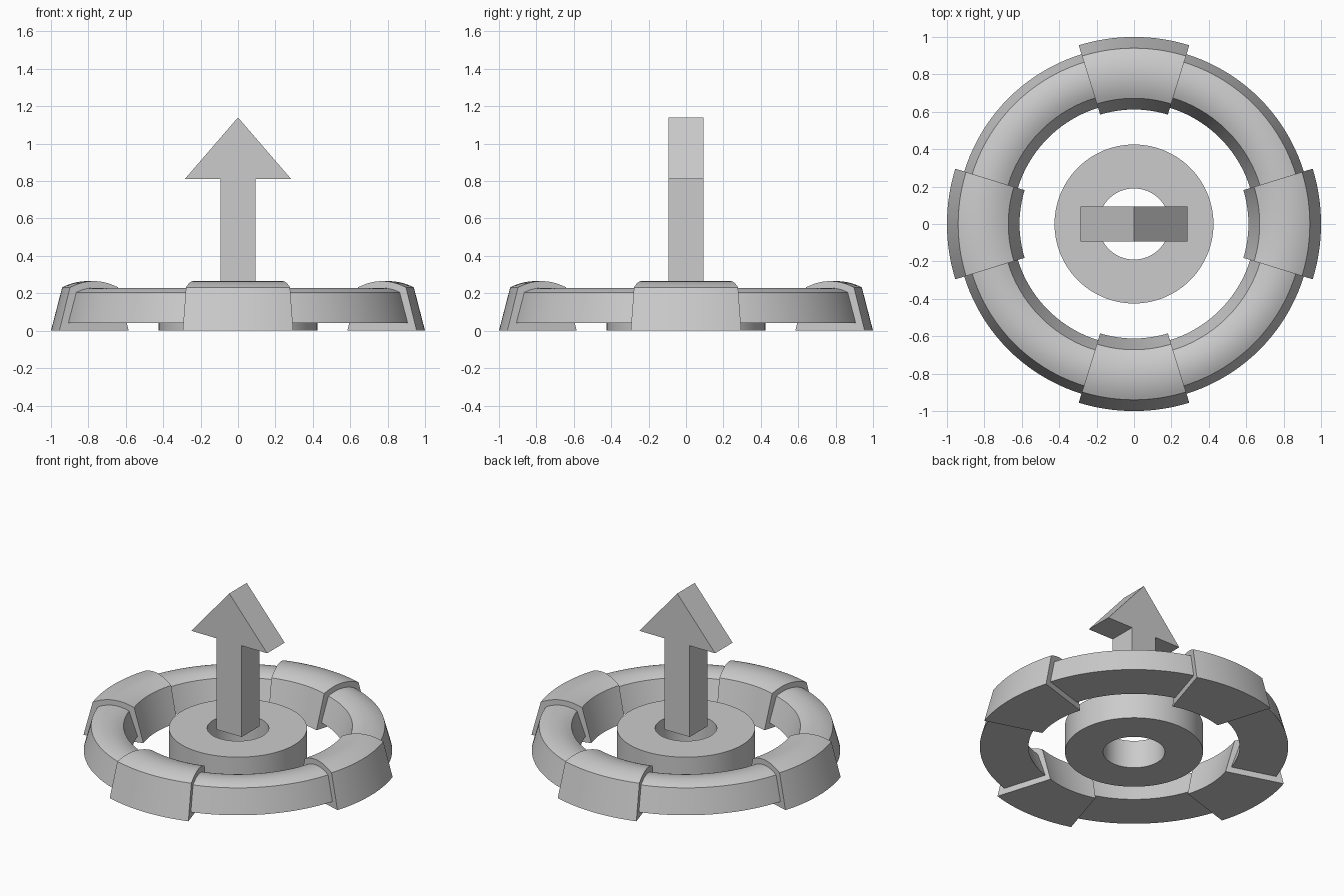
import bpy, bmesh, math

if "Cube" in bpy.data.objects:
    bpy.data.objects.remove(bpy.data.objects["Cube"])


def finish(name, bm):
    bmesh.ops.recalc_face_normals(bm, faces=bm.faces)
    mesh = bpy.data.meshes.new(name)
    bm.to_mesh(mesh)
    bm.free()
    ob = bpy.data.objects.new(name, mesh)
    bpy.context.collection.objects.link(ob)
    bpy.ops.object.select_all(action='DESELECT')
    ob.select_set(True)
    bpy.context.view_layer.objects.active = ob
    bpy.ops.object.shade_smooth_by_angle(angle=math.radians(30))
    return ob


def sweep(name, profile, start=0.0, end=math.tau, steps=128):
    """Revolve a closed (radius, z) profile about z; cap it if it is a part turn."""
    full = end - start > math.tau - 1e-4
    bm = bmesh.new()
    rows = []
    for i in range(steps if full else steps + 1):
        a = start + (end - start) * i / steps
        rows.append([bm.verts.new((r * math.cos(a), r * math.sin(a), z)) for r, z in profile])
    n = len(profile)
    for i in range(steps):
        p, q = rows[i], rows[(i + 1) % len(rows)]
        for j in range(n):
            k = (j + 1) % n
            bm.faces.new((p[j], q[j], q[k], p[k]))
    if not full:
        bm.faces.new(rows[0])
        bm.faces.new(rows[-1])
    return finish(name, bm)


def domed(r_in, r_out, z0, t_in, t_out, z1, rise, n=14):
    """Tapered section with a shallow arched top."""
    pts = [(r_in, z0), (r_out, z0)]
    for i in range(n + 1):
        u = 1 - 2 * i / n
        pts.append(((t_in + t_out) / 2 + u * (t_out - t_in) / 2, z1 + rise * (1 - u * u)))
    return pts


# Continuous ring
sweep("ring", domed(0.65, 0.95, 0.04, 0.705, 0.905, 0.205, 0.024))

# Four raised grips around the ring
half = math.radians(17.2)
pad_profile = domed(0.612, 1.0, 0.0, 0.672, 0.94, 0.232, 0.033)
for i in range(4):
    mid = i * math.pi / 2
    sweep(f"ring_grip_{i + 1}", pad_profile, mid - half, mid + half, 20)

# Central hub with a hole
sweep("hub", [(0.19, 0), (0.425, 0), (0.425, 0.19), (0.19, 0.19)], steps=96)

# Upright arrow, extruded along y
outline = [(-0.094, 0.19), (0.094, 0.19), (0.094, 0.81), (0.285, 0.81),
           (0, 1.14), (-0.285, 0.81), (-0.094, 0.81)]
bm = bmesh.new()
face = bm.faces.new([bm.verts.new((x, -0.094, z)) for x, z in outline])
ext = bmesh.ops.extrude_face_region(bm, geom=[face], use_keep_orig=True)
for v in ext["geom"]:
    if isinstance(v, bmesh.types.BMVert):
        v.co.y = 0.094
finish("arrow", bm)
